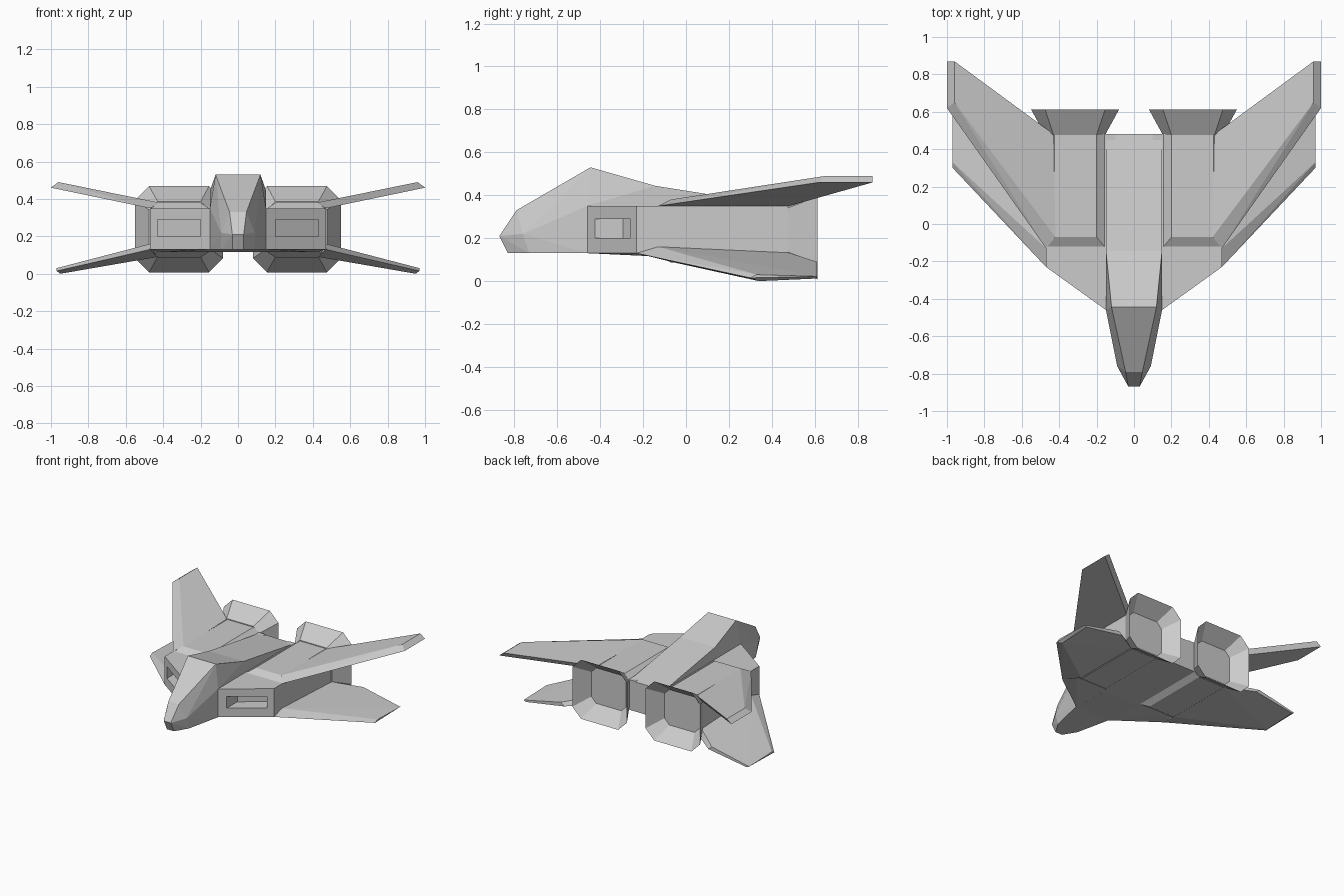
import bpy, bmesh
from mathutils import Vector

if "Cube" in bpy.data.objects:
    bpy.data.objects.remove(bpy.data.objects["Cube"])


def finish(name, bm, mirror=True):
    bmesh.ops.recalc_face_normals(bm, faces=bm.faces)
    mesh = bpy.data.meshes.new(name)
    bm.to_mesh(mesh)
    bm.free()
    obj = bpy.data.objects.new(name, mesh)
    bpy.context.collection.objects.link(obj)
    if mirror:
        obj.modifiers.new("Mirror", 'MIRROR').use_mirror_merge = False
    return obj


def hull(points):
    """Flat-faced convex solid around the given points."""
    bm = bmesh.new()
    for p in points:
        bm.verts.new(p)
    res = bmesh.ops.convex_hull(bm, input=bm.verts)
    loose = [v for v in bm.verts if not v.link_faces]
    bmesh.ops.delete(bm, geom=loose, context='VERTS')
    bmesh.ops.dissolve_limit(bm, angle_limit=0.02, verts=bm.verts, edges=bm.edges)
    bmesh.ops.recalc_face_normals(bm, faces=bm.faces)
    return bm


def both(points):
    return points + [(-x, y, z) for x, y, z in points]


# Central fuselage: nose, canopy slope and rear spine
cockpit = [(.15, -.46, .13), (.15, -.46, .35), (.12, -.445, .53)]
shoulder = [(.15, -.144, .115), (.15, -.144, .444)]
tail = [(.15, .48, .115), (.15, .48, .345)]
nose = [(.09, -.73, .13), (.09, -.76, .22), (.045, -.79, .33),
        (.03, -.83, .13), (.03, -.87, .21)]
finish("nose", hull(both(nose + cockpit)), False)
finish("canopy_back", hull(both(cockpit + shoulder)), False)
finish("rear_spine", hull(both(shoulder + tail)), False)

# Side body with slanted front and recessed intake
bm = hull([(x, y, z) for x, y in ((.1, -.424), (.15, -.46), (.47, -.23), (.47, .48), (.1, .48))
           for z in (.13, .35)]
          + [(.1, -.13, .115), (.42, -.13, .115), (.42, .48, .115), (.1, .48, .115)])
front = max(bm.faces, key=lambda f: f.normal.dot(Vector((.584, -.812, 0))))
bmesh.ops.inset_individual(bm, faces=[front], thickness=.02)
mid = front.calc_center_median()
for v in front.verts:
    x = .43 if v.co.x > mid.x else .20
    v.co = (x, -.46 + (x - .15) * .23 / .32, .29 if v.co.z > mid.z else .20)
face = bmesh.ops.extrude_discrete_faces(bm, faces=[front])["faces"][0]
bmesh.ops.translate(bm, verts=list(face.verts), vec=(0, .13, 0))
finish("intake_body", bm)

# Bevelled panels above and below the engines
for name, z0, z1 in (("upper_deck", .345, .38), ("lower_deck", .12, .086)):
    finish(name, hull([(x, y, z0) for x in (.15, .47) for y in (-.13, .48)]
                      + [(x, y, z1) for x in (.2, .425) for y in (-.07, .48)]))

# Upper swept wings
finish("upper_wing", hull([
    (.47, -.13, .35), (.47, .48, .35), (1, .62, .46), (1, .87, .46),
    (.42, -.07, .38), (.43, .48, .38), (.96, .65, .49), (.96, .87, .49)]))

# Lower drooping wings with clipped trailing edge
finish("lower_wing", hull([
    (.47, -.13, .16), (.97, .33, .03), (.97, .61, .022), (.65, .61, .09), (.47, .48, .132),
    (.47, -.23, .13), (.97, .30, .015),
    (.43, -.07, .09), (.95, .34, 0), (.95, .61, .012), (.62, .61, .065), (.43, .48, .09)]))


# Flared engine nozzles with chamfered corners, hollow at the back
def octagon(bm, y, w, h, c):
    pts = [(w, h - c), (w - c, h), (c - w, h), (-w, h - c),
           (-w, c - h), (c - w, -h), (w - c, -h), (w, c - h)]
    return [bm.verts.new((.315 + a, y, .238 + b)) for a, b in pts]


bm = bmesh.new()
rings = [octagon(bm, .475, .16, .148, .045), octagon(bm, .612, .235, .23, .075),
         octagon(bm, .50, .15, .138, .042)]
for a, b in zip(rings, rings[1:]):
    for i in range(8):
        j = (i + 1) % 8
        bm.faces.new((a[i], a[j], b[j], b[i]))
bm.faces.new(rings[0])
bm.faces.new(rings[-1])
finish("engine_nozzle", bm)
